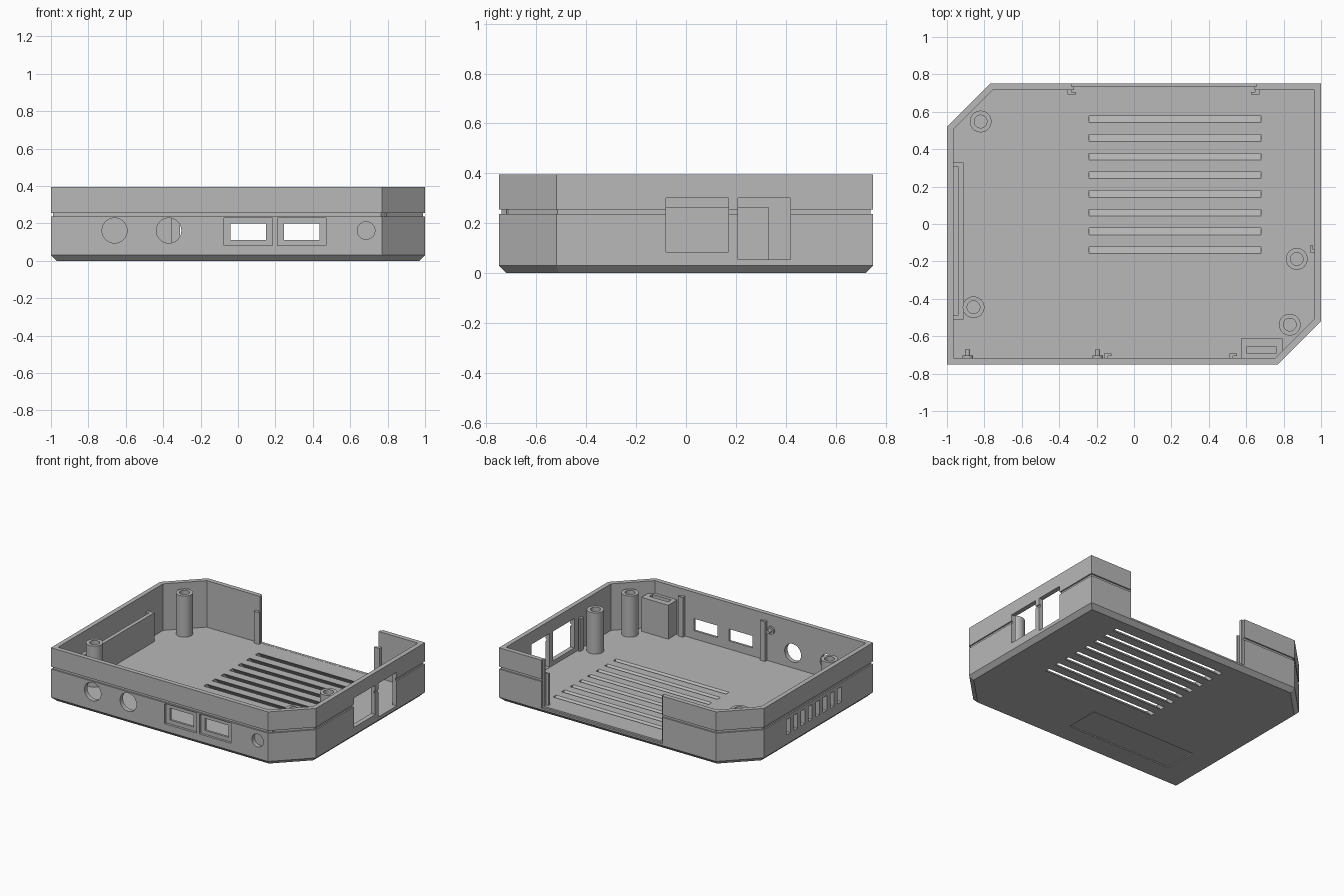
import bpy, bmesh, math

if "Cube" in bpy.data.objects:
    bpy.data.objects.remove(bpy.data.objects["Cube"])

grey = bpy.data.materials.new("grey_plastic")
grey.diffuse_color = (0.48, 0.48, 0.48, 1)
grey.use_nodes = True
grey.node_tree.nodes["Principled BSDF"].inputs["Base Color"].default_value = grey.diffuse_color
FLOOR, TOP, WALL = 0.052, 0.395, 0.034


def loft(name, rings):
    """Skin equal-length point rings in order and cap both ends."""
    bm = bmesh.new()
    loops = [[bm.verts.new(p) for p in r] for r in rings]
    n = len(loops[0])
    for a, b in zip(loops, loops[1:]):
        for i in range(n):
            j = (i + 1) % n
            bm.faces.new((a[i], a[j], b[j], b[i]))
    bm.faces.new(loops[0])
    bm.faces.new(loops[-1])
    bmesh.ops.recalc_face_normals(bm, faces=bm.faces)
    me = bpy.data.meshes.new(name)
    bm.to_mesh(me)
    bm.free()
    ob = bpy.data.objects.new(name, me)
    bpy.context.collection.objects.link(ob)
    me.materials.append(grey)
    return ob


def rect(x0, x1, y0, y1, z):
    return [(x0, y0, z), (x1, y0, z), (x1, y1, z), (x0, y1, z)]


def box(name, x0, x1, y0, y1, z0, z1):
    return loft(name, [rect(x0, x1, y0, y1, z0), rect(x0, x1, y0, y1, z1)])


def circle(x, y, z, r, n=40):
    return [(x + r * math.cos(i * math.tau / n), y + r * math.sin(i * math.tau / n), z) for i in range(n)]


def circle_y(x, z, r, y, n=40):
    return [(px, y, pz) for px, pz, _ in circle(x, z, 0, r, n)]


def outline(d, z):
    """Case footprint with two cut corners, inset by d."""
    k = d * math.tan(math.pi / 8)
    x, y, a, b = 1 - d, 0.75 - d, 0.77 - k, 0.52 - k
    return [(-x, -y, z), (a, -y, z), (x, -b, z), (x, y, z), (-a, y, z), (-x, b, z)]


def smooth(ob):
    bpy.ops.object.select_all(action='DESELECT')
    ob.select_set(True)
    bpy.context.view_layer.objects.active = ob
    bpy.ops.object.shade_smooth_by_angle(angle=math.radians(30))


# Case shell: bevelled base, seam groove round the wall, hollow inside
shell = loft("case_shell", [outline(d, z) for d, z in (
    (0.03, 0), (0, 0.03), (0, 0.238), (0.01, 0.238), (0.01, 0.256), (0, 0.256),
    (0, TOP), (WALL, TOP), (WALL, FLOOR))])

cutters = []
# Slanted floor vents
for i in range(8):
    y = 0.56 - 0.1 * i
    e = 0.02
    cutters.append(loft("cut_floor_vent", [
        rect(-0.24, 0.68, y - 0.018 + FLOOR + e, y + 0.018 + FLOOR + e, -e),
        rect(-0.24, 0.68, y - 0.018 - e, y + 0.018 - e, FLOOR + e)]))
# Left wall vents
for i in range(8):
    y = 0.235 - 0.085 * i
    cutters.append(box("cut_side_vent", -1.05, -0.955, y - 0.021, y + 0.021, 0.10, 0.21))
# Front sockets: recessed frames with openings, and round holes
for x in (0.055, 0.34):
    cutters.append(box("cut_socket_recess", x - 0.13, x + 0.13, -0.8, -0.733, 0.083, 0.23))
    cutters.append(box("cut_socket", x - 0.095, x + 0.095, -0.8, -0.69, 0.112, 0.2))
for x, r in ((-0.66, 0.067), (-0.37, 0.067), (0.685, 0.047)):
    cutters.append(loft("cut_round_hole", [circle_y(x, 0.162, r, -0.8), circle_y(x, 0.162, r, -0.69)]))
# Right wall windows
cutters.append(box("cut_window", 0.94, 1.05, -0.08, 0.17, 0.085, 0.302))
cutters.append(box("cut_window", 0.94, 1.05, 0.208, 0.42, 0.05 + 0.004, 0.302))
# Back opening with a small step in the sill
cutters.append(box("cut_back_opening", -0.32, 0.645, 0.69, 0.8, FLOOR + 0.001, 0.45))
cutters.append(box("cut_back_sill", -0.333, 0.655, 0.735, 0.8, 0.042, 0.45))
# Shallow label recess underneath
cutters.append(box("cut_label", -0.78, 0.08, -0.57, -0.32, -0.02, 0.008))

bpy.context.view_layer.objects.active = shell
for c in cutters:
    m = shell.modifiers.new("cut", 'BOOLEAN')
    m.operation, m.solver, m.object = 'DIFFERENCE', 'EXACT', c
    bpy.ops.object.modifier_apply(modifier=m.name)
    bpy.data.objects.remove(c)
smooth(shell)

# Hollow screw posts
for x, y in ((-0.82, 0.548), (-0.858, -0.445), (0.87, -0.187), (0.833, -0.538)):
    post = loft("screw_post", [circle(x, y, z, r) for r, z in (
        (0.058, FLOOR - 0.01), (0.058, 0.355), (0.034, 0.355), (0.034, 0.15))])
    smooth(post)

# Slotted block in the front corner
loft("slotted_block", [rect(0.573, 0.793, -0.72, -0.612, FLOOR - 0.01), rect(0.573, 0.793, -0.72, -0.612, 0.302),
                       rect(0.605, 0.758, -0.693, -0.655, 0.302), rect(0.605, 0.758, -0.693, -0.655, 0.1)])

# Pocket behind the left wall vents
box("pocket_plate", -0.94, -0.912, -0.51, 0.33, FLOOR - 0.01, 0.265)
for y in (-0.51, 0.308):
    box("pocket_end", -0.97, -0.94, y, y + 0.022, FLOOR - 0.01, 0.265)

# Guide ribs beside the back opening
for x, s in ((-0.333, 1), (0.648, -1)):
    box("back_rib", x - 0.022, x + 0.022, 0.692, 0.706, FLOOR - 0.01, 0.285)
    xa, xb = sorted((x - s * 0.022, x))
    box("back_rib_web", xa, xb, 0.706, 0.72, FLOOR - 0.01, 0.285)

# Upright ribs on the front and right walls
for x in (-0.14, 0.53):
    box("front_rib", x - 0.02, x + 0.02, -0.706, -0.692, FLOOR - 0.01, 0.345)
    box("front_rib_web", x - 0.02, x, -0.72, -0.706, FLOOR - 0.01, 0.345)
box("right_rib", 0.943, 0.955, -0.155, -0.112, FLOOR - 0.01, 0.29)
box("right_rib_web", 0.955, 0.97, -0.155, -0.135, FLOOR - 0.01, 0.29)

# Small stepped pegs on the front wall
for x in (-0.89, -0.195):
    peg = loft("wall_peg", [circle_y(x, 0.285, r, y, 24) for r, y in (
        (0.028, -0.72), (0.028, -0.703), (0.014, -0.703), (0.014, -0.672))])
    smooth(peg)
